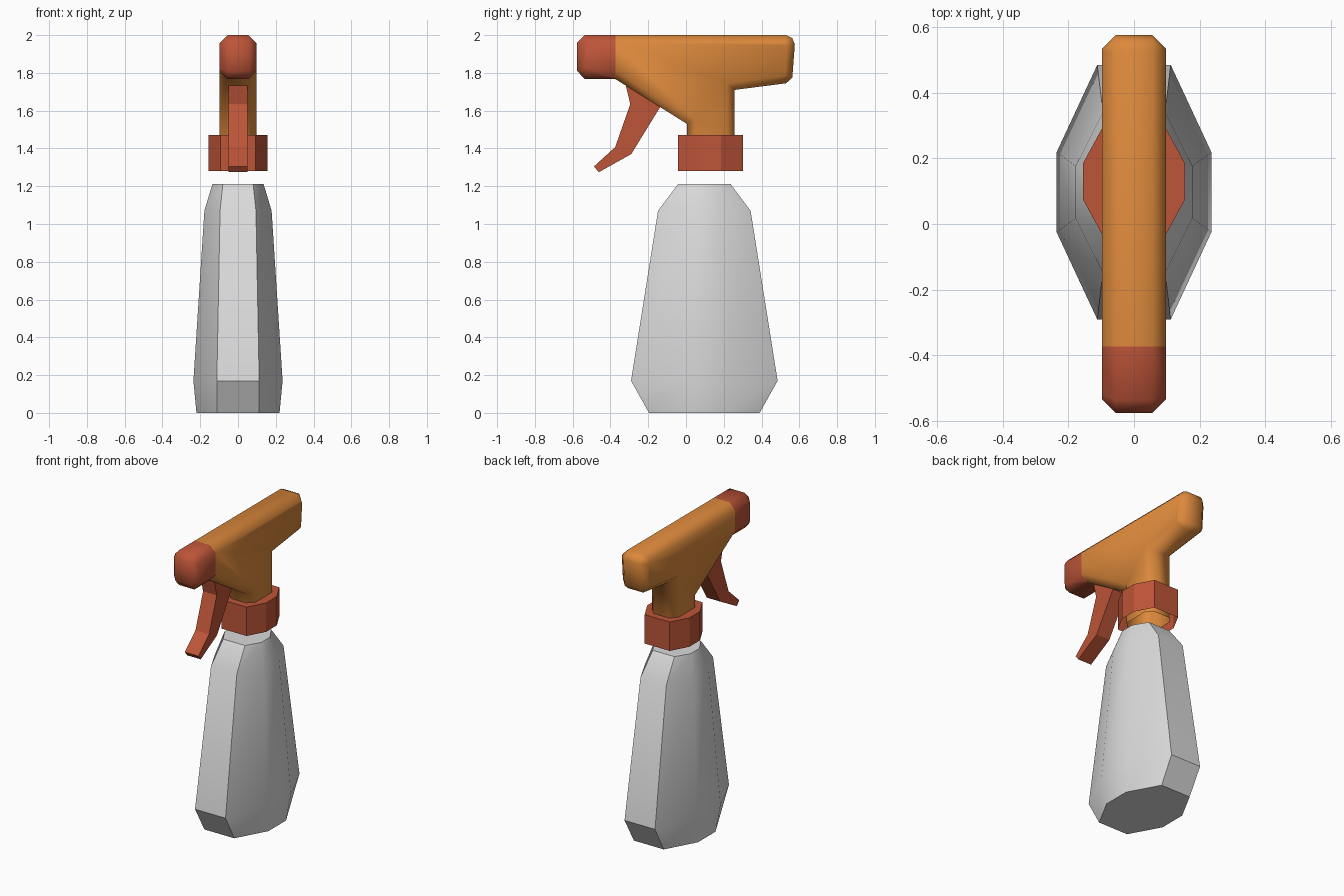
import bpy, bmesh, math

if "Cube" in bpy.data.objects:
    bpy.data.objects.remove(bpy.data.objects["Cube"])


def material(name, rgb):
    m = bpy.data.materials.new(name)
    m.diffuse_color = (*rgb, 1)
    m.use_nodes = True
    m.node_tree.nodes["Principled BSDF"].inputs["Base Color"].default_value = m.diffuse_color
    return m


ORANGE = material("orange plastic", (0.72, 0.25, 0.045))
RED = material("red plastic", (0.51, 0.09, 0.04))
GREY = material("light grey plastic", (0.70, 0.70, 0.70))


def finish(bm, name, mats, angle):
    bmesh.ops.recalc_face_normals(bm, faces=bm.faces)
    me = bpy.data.meshes.new(name)
    bm.to_mesh(me)
    bm.free()
    ob = bpy.data.objects.new(name, me)
    bpy.context.collection.objects.link(ob)
    for m in mats:
        me.materials.append(m)
    bpy.ops.object.select_all(action='DESELECT')
    ob.select_set(True)
    bpy.context.view_layer.objects.active = ob
    bpy.ops.object.shade_smooth_by_angle(angle=math.radians(angle))
    return ob


def loft(rings, cy, caps):
    """Stretched octagon rings: (z, half x, flat end half x, half y, side half y)."""
    bm = bmesh.new()
    loops = []
    for z, hx, ex, hy, sy in rings:
        quad = [(hx, sy), (ex, hy)]
        pts = quad + [(-x, y) for x, y in quad[::-1]]
        pts += [(-x, -y) for x, y in pts]
        loops.append([bm.verts.new((x, cy + y, z)) for x, y in pts])
    for a, b in zip(loops, loops[1:]):
        for i in range(8):
            j = (i + 1) % 8
            bm.faces.new((a[i], a[j], b[j], b[i]))
    for c in caps:
        bm.faces.new(loops[c])
    return bm


def extrude_profile(pts, half):
    """Side outline (y, z) extruded across x."""
    bm = bmesh.new()
    a = [bm.verts.new((-half, y, z)) for y, z in pts]
    b = [bm.verts.new((half, y, z)) for y, z in pts]
    caps = [bm.faces.new(a), bm.faces.new(b[::-1])]
    n = len(pts)
    for i in range(n):
        j = (i + 1) % n
        bm.faces.new((a[i], b[i], b[j], a[j]))
    bmesh.ops.recalc_face_normals(bm, faces=bm.faces)
    return bm, caps


# Bottle
finish(loft([(0.0, 0.22, 0.11, 0.293, 0.092),
             (0.17, 0.236, 0.112, 0.388, 0.122),
             (1.07, 0.178, 0.095, 0.245, 0.08),
             (1.213, 0.135, 0.08, 0.138, 0.046)], 0.097, (0, -1)),
       "bottle", [GREY], 30)

# Screw collar, open underneath
finish(loft([(1.28, 0.155, 0.092, 0.172, 0.056),
             (1.472, 0.155, 0.092, 0.172, 0.056)], 0.13, (-1,)),
       "collar", [RED], 25)

# Spray head: chamfered outline, with the nozzle tip coloured by position
outline = [(-0.537, 2.0), (-0.576, 1.96), (-0.576, 1.81), (-0.537, 1.768),
           (-0.375, 1.768), (0.005, 1.53), (0.005, 1.15), (0.258, 1.15),
           (0.258, 1.71), (0.53, 1.745), (0.563, 1.775), (0.576, 1.95),
           (0.562, 1.985), (0.53, 2.0)]
bm, caps = extrude_profile(outline, 0.097)
rim = list({e for f in caps for e in f.edges})
bmesh.ops.bevel(bm, geom=rim, offset=0.041, offset_type='OFFSET', segments=1,
                profile=0.5, affect='EDGES')
for co, no in (((0, -0.374, 0), (0, 1, 0)), ((0, 0, 1.285), (0, 0, 1))):
    bmesh.ops.bisect_plane(bm, geom=bm.verts[:] + bm.edges[:] + bm.faces[:],
                           plane_co=co, plane_no=no, clear_inner=no[2] == 1)
for f in bm.faces:
    f.material_index = int(f.calc_center_median().y < -0.374)
finish(bm, "spray_head", [ORANGE, RED], 60)

# Trigger lever
bm, _ = extrude_profile([(-0.325, 1.76), (-0.295, 1.635), (-0.375, 1.407),
                         (-0.487, 1.305), (-0.462, 1.274), (-0.29, 1.37),
                         (-0.13, 1.63), (-0.2, 1.76)], 0.05)
finish(bm, "trigger", [RED], 20)
